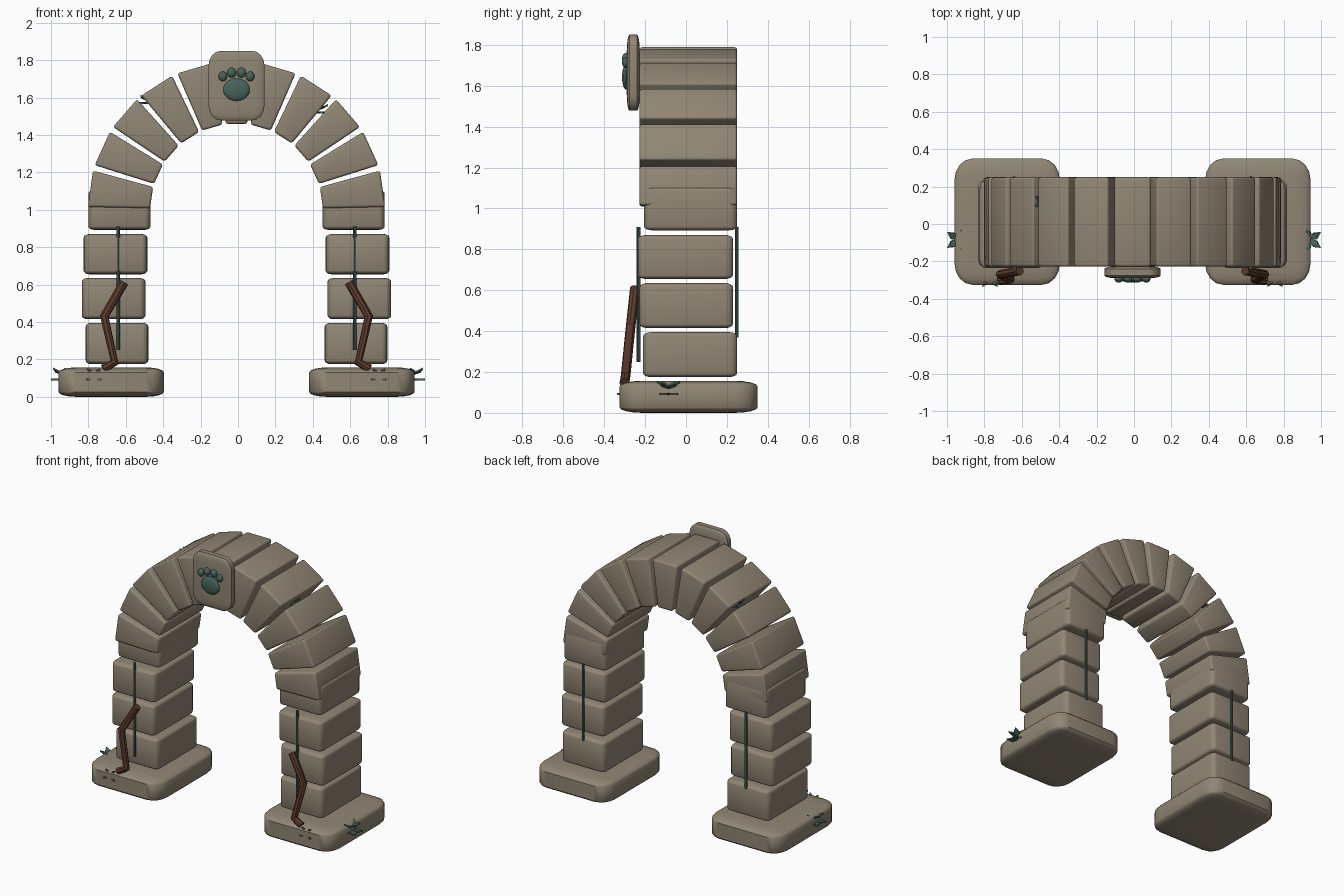
import bpy, bmesh, math
from mathutils import Vector, Matrix

if "Cube" in bpy.data.objects:
    bpy.data.objects.remove(bpy.data.objects["Cube"], do_unlink=True)


def material(name, rgb):
    m = bpy.data.materials.new(name)
    m.use_nodes = True
    m.diffuse_color = (*rgb, 1)
    m.node_tree.nodes["Principled BSDF"].inputs["Base Color"].default_value = (*rgb, 1)
    return m


stone = material("warm grey stone", (0.28, 0.24, 0.175))
green = material("dark teal green", (0.065, 0.125, 0.105))
bark = material("brown bark", (0.11, 0.045, 0.025))

MID = -0.008      # middle of the arch in x
SPRING = 1.0      # height where the arch starts


def finish(ob, mat, smooth=True):
    ob.data.materials.append(mat)
    if smooth:
        bpy.ops.object.select_all(action="DESELECT")
        ob.select_set(True)
        bpy.context.view_layer.objects.active = ob
        bpy.ops.object.shade_smooth_by_angle(angle=math.radians(40))
    return ob


def from_bmesh(name, bm, mat, smooth=True):
    bmesh.ops.recalc_face_normals(bm, faces=bm.faces)
    me = bpy.data.meshes.new(name)
    bm.to_mesh(me)
    bm.free()
    ob = bpy.data.objects.new(name, me)
    bpy.context.collection.objects.link(ob)
    return finish(ob, mat, smooth)


def rounded_box(name, x, y, z, frac, mat):
    """Box from (low, high) pairs; the rounding is a share of each side."""
    bm = bmesh.new()
    bmesh.ops.create_cube(bm, size=1)
    bmesh.ops.bevel(bm, geom=bm.edges[:], offset=frac, segments=4,
                    profile=0.5, affect="EDGES")
    bm.transform(Matrix.Diagonal([b - a for a, b in (x, y, z)]).to_4x4())
    bm.transform(Matrix.Translation([(a + b) / 2 for a, b in (x, y, z)]))
    return from_bmesh(name, bm, mat)


def wedge(name, a0, a1, inner, outer, y0, y1):
    """Arch stone between two angles."""
    bm = bmesh.new()
    ring = [(inner, a0), (outer, a0), (outer, a1), (inner, a1)]
    verts = [bm.verts.new((MID + r * math.cos(a), y0, SPRING + r * math.sin(a)))
             for r, a in ring]
    face = bm.faces.new(verts)
    ext = bmesh.ops.extrude_face_region(bm, geom=[face])
    bmesh.ops.translate(bm, vec=(0, y1 - y0, 0),
                        verts=[v for v in ext["geom"] if isinstance(v, bmesh.types.BMVert)])
    bmesh.ops.recalc_face_normals(bm, faces=bm.faces)
    bmesh.ops.bevel(bm, geom=bm.edges[:], offset=0.014, segments=3,
                    profile=0.5, affect="EDGES")
    return from_bmesh(name, bm, stone)


def tube(name, points, radius, mat):
    """Round rod along a bent path."""
    cu = bpy.data.curves.new(name, "CURVE")
    cu.dimensions = "3D"
    cu.bevel_depth = radius
    cu.bevel_resolution = 2
    cu.use_fill_caps = True
    sp = cu.splines.new("POLY")
    sp.points.add(len(points) - 1)
    for p, co in zip(sp.points, points):
        p.co = (*co, 1)
    ob = bpy.data.objects.new(name, cu)
    bpy.context.collection.objects.link(ob)
    bpy.ops.object.select_all(action="DESELECT")
    ob.select_set(True)
    bpy.context.view_layer.objects.active = ob
    bpy.ops.object.convert(target="MESH")
    return finish(bpy.context.object, mat)


def leaf_cluster(name, centre, size, turn=0.0):
    """Flat pointed leaves in a star, with a smaller raised star of tips."""
    bm = bmesh.new()
    for count, length, rise, base in ((5, size, 0.0, 0.0), (5, size * 0.8, 0.8 * size, 0.4 * size)):
        for i in range(count):
            a = turn + math.tau * i / count
            out = Vector((math.cos(a), math.sin(a), 0))
            side = Vector((-out.y, out.x, 0)) * size * 0.27
            low = Vector(centre) + Vector((0, 0, base))
            mid = low + out * length * 0.5 + Vector((0, 0, (rise - base) * 0.4))
            tip = low + out * length + Vector((0, 0, rise - base))
            up = Vector((0, 0, 0.005))
            top = [bm.verts.new(p + up) for p in (low, mid - side, tip, mid + side)]
            bot = [bm.verts.new(p - up) for p in (low, mid - side, tip, mid + side)]
            bm.faces.new(top)
            bm.faces.new(bot[::-1])
            for j in range(4):
                k = (j + 1) % 4
                bm.faces.new((top[j], bot[j], bot[k], top[k]))
    return from_bmesh(name, bm, green, False)


# Pillars: inner and outer reach, depth and height of each block
BLOCKS = [
    (-0.647, 0.335, (-0.21, 0.25), (0.175, 0.395)),
    (-0.665, 0.34, (-0.227, 0.23), (0.415, 0.635)),
    (-0.655, 0.34, (-0.235, 0.23), (0.655, 0.87)),
    (-0.634, 0.333, (-0.205, 0.25), (0.893, 1.105)),
]
for label, s in (("right", -1), ("left", 1)):
    def mx(x):
        return MID - s * (x - MID)

    c = mx(-0.678)
    rounded_box(label + "_base", (c - 0.282, c + 0.282), (-0.325, 0.35), (0, 0.157), 0.17, stone)
    for i, (bx, w, y, z) in enumerate(BLOCKS):
        c = mx(bx)
        rounded_box(f"{label}_pillar_block_{i + 1}", (c - w / 2, c + w / 2), y, z, 0.09, stone)

    # Hanging vines, front and back
    vx = mx(-0.64)
    tube(label + "_front_vine", [(vx, -0.232, 0.25), (vx, -0.232, 0.91)], 0.009, green)
    tube(label + "_back_vine", [(vx, 0.248, 0.37), (vx, 0.248, 0.91)], 0.009, green)

    # Leaning bent branch
    path = [(-0.61, -0.25, 0.612), (-0.715, -0.27, 0.43), (-0.66, -0.295, 0.185), (-0.72, -0.3, 0.15)]
    tube(label + "_branch", [(mx(x), y, z) for x, y, z in path], 0.024, bark)

    # Leaves poking out of the base
    turn = 0.63 if s > 0 else 0
    leaf_cluster(label + "_side_leaves", (s * 0.94, -0.085, 0.092), 0.074, turn)
    leaf_cluster(label + "_front_leaves", (mx(-0.77), -0.28, 0.092), 0.07, 0.3)

# Arch stones
COUNT = 11
step = math.pi / COUNT
gap = math.radians(1.1)
for i in range(COUNT):
    wedge(f"arch_stone_{i + 1}", i * step + gap, (i + 1) * step - gap, 0.462, 0.795, -0.228, 0.25)

# Leaves growing in the arch joints
leaf_cluster("right_arch_leaves", (-0.49, 0.12, 1.57), 0.05)
leaf_cluster("left_arch_leaves", (0.44, 0.0, 1.52), 0.05)

# Plaque with a raised paw print
rounded_box("plaque", (MID - 0.15, MID + 0.15), (-0.29, -0.226), (1.478, 1.85), 0.22, stone)
PADS = [("paw_pad", 0, 1.642, 0.071, 0.06), ("paw_toe_1", -0.073, 1.713, 0.023, 0.026),
        ("paw_toe_2", -0.026, 1.733, 0.024, 0.027), ("paw_toe_3", 0.026, 1.733, 0.024, 0.027),
        ("paw_toe_4", 0.073, 1.713, 0.023, 0.026)]
for name, x, z, rx, rz in PADS:
    bm = bmesh.new()
    bmesh.ops.create_uvsphere(bm, u_segments=20, v_segments=12, radius=1)
    bm.transform(Matrix.Translation((MID + x, -0.294, z)) @ Matrix.Diagonal((rx, 0.019, rz, 1)))
    from_bmesh(name, bm, green)
